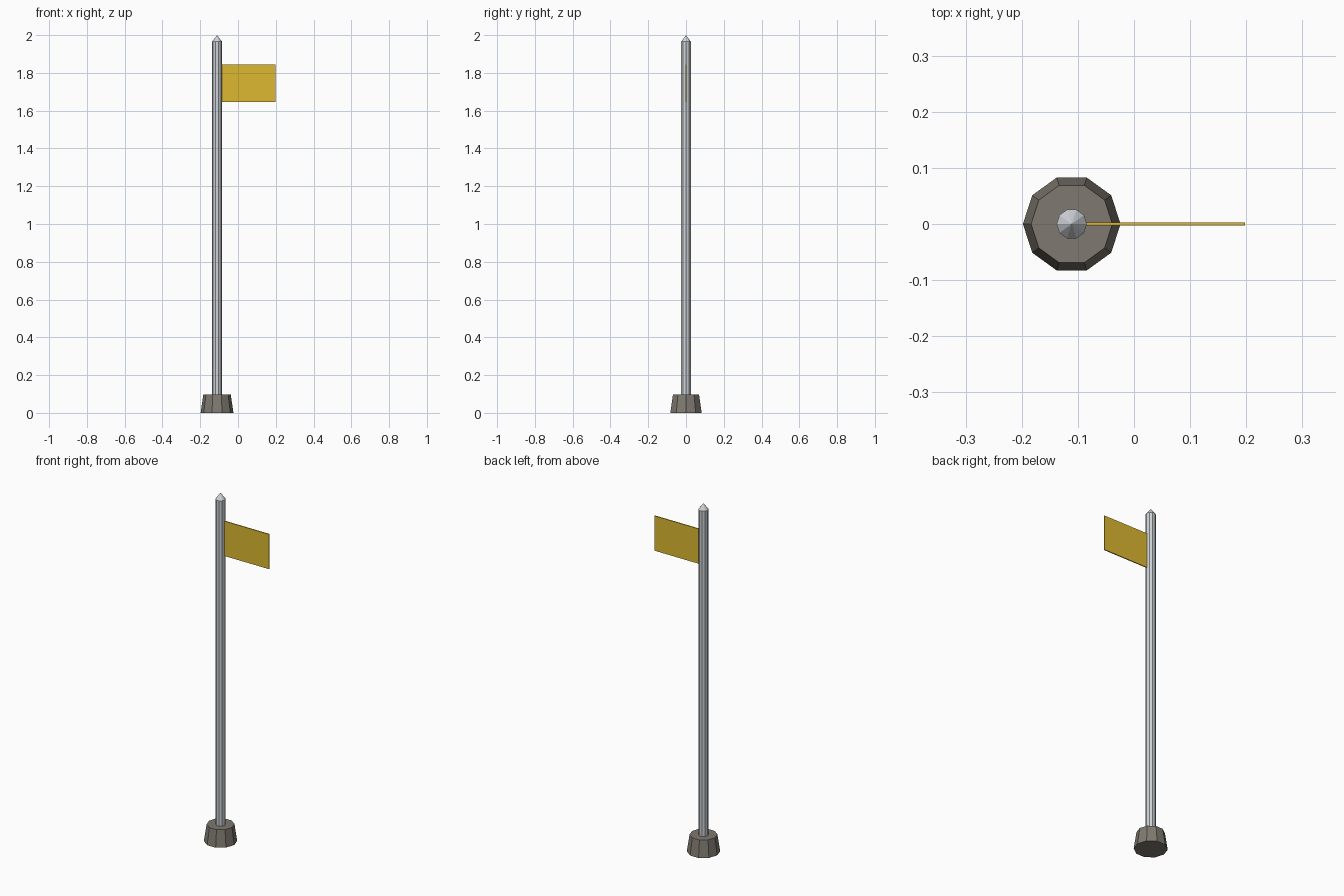
import bpy

if "Cube" in bpy.data.objects:
    bpy.data.objects.remove(bpy.data.objects["Cube"])

POLE_X = -0.111
SIDES = 10


def paint(obj, name, rgb):
    mat = bpy.data.materials.new(name)
    mat.diffuse_color = (*rgb, 1.0)
    mat.use_nodes = True
    mat.node_tree.nodes["Principled BSDF"].inputs["Base Color"].default_value = mat.diffuse_color
    obj.data.materials.append(mat)


def tapered(name, r_bottom, r_top, z0, z1):
    """Ten-sided post section with a corner pointing along +x."""
    bpy.ops.mesh.primitive_cone_add(
        vertices=SIDES, radius1=r_bottom, radius2=r_top, depth=z1 - z0,
        location=(POLE_X, 0, (z0 + z1) / 2), rotation=(0, 0, 1.5707963))
    obj = bpy.context.object
    obj.name = name
    return obj


# Weighted foot
base = tapered("base", 0.087, 0.0725, 0.0, 0.097)
paint(base, "stone", (0.21, 0.19, 0.16))

# Pole and pointed cap
pole = tapered("pole", 0.027, 0.027, 0.09, 1.965)
cap = tapered("pole_cap", 0.027, 0.0, 1.965, 2.0)
paint(pole, "pole_metal", (0.62, 0.65, 0.68))
cap.data.materials.append(pole.data.materials[0])

# Flag panel, starting at the pole surface
x0, x1, z0, z1 = -0.086, 0.198, 1.645, 1.845
bpy.ops.mesh.primitive_cube_add(size=1, location=((x0 + x1) / 2, 0, (z0 + z1) / 2))
flag = bpy.context.object
flag.name = "flag"
flag.scale = (x1 - x0, 0.006, z1 - z0)
bpy.ops.object.transform_apply(location=False, rotation=False, scale=True)
paint(flag, "yellow_cloth", (0.72, 0.48, 0.03))
